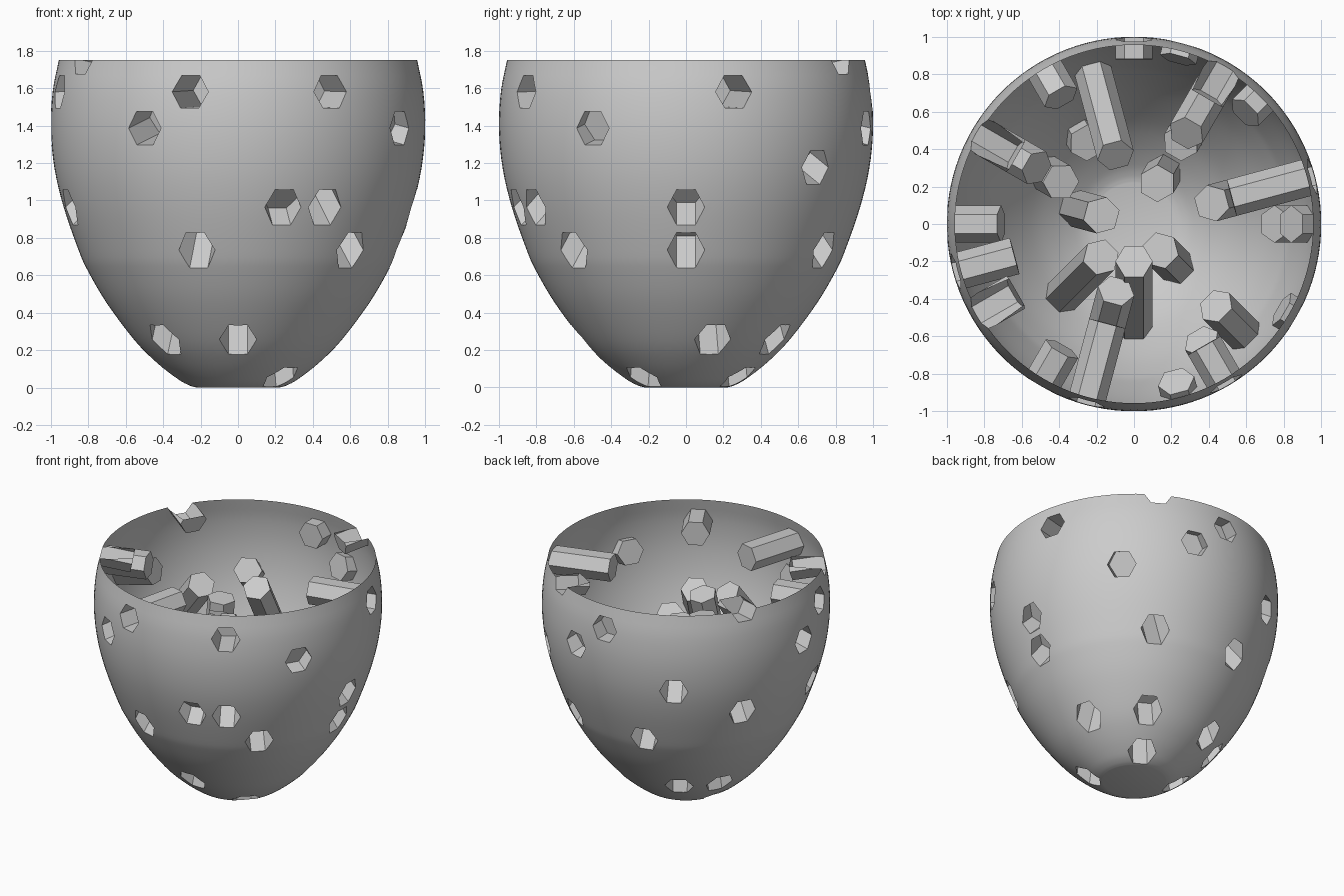
import bpy, bmesh, math
from mathutils import Vector

if "Cube" in bpy.data.objects:
    bpy.data.objects.remove(bpy.data.objects["Cube"])

SEGMENTS = 120
RIM_Z = 1.75
HEX_R = 0.1

# Egg-shaped cup profile (radius, height)
PROFILE = [(0.22, 0.0), (0.26, 0.012), (0.32, 0.045), (0.43, 0.13), (0.55, 0.25),
           (0.70, 0.45), (0.80, 0.62), (0.85, 0.73), (0.93, 0.96), (0.98, 1.17),
           (1.0, 1.38), (0.99, 1.58), (0.957, RIM_Z)]

# Rows of hexagonal pockets: height, wall radius, inward upward tilt,
# then (azimuth in degrees, radius of the closed inner end)
ROWS = [
    (0.045, 0.32, 84, [(-45, 0.20), (60, 0.25), (165, 0.18)]),
    (0.25, 0.55, 73, [(-135, 0.25), (-90, 0.20), (15, 0.43), (60, 0.50), (120, 0.50), (150, 0.45)]),
    (0.73, 0.85, 53, [(-105, 0.37), (-45, 0.62), (0, 0.75), (60, 0.56), (105, 0.38)]),
    (0.96, 0.93, 45, [(-165, 0.72), (-75, 0.87), (-60, 0.72), (0, 0.84), (150, 0.60)]),
    (1.175, 0.98, 30, [(45, 0.84), (120, 0.78)]),
    (1.385, 1.0, 14, [(-120, 0.77), (-30, 0.91), (75, 0.91), (180, 0.71)]),
    (1.58, 0.985, 1, [(-165, 0.66), (-105, 0.55), (-60, 0.75), (15, 0.54), (90, 0.88)]),
    (1.76, 0.957, -11, [(-150, 0.73), (60, 0.78), (150, 0.73)]),
]


def smooth_profile(points, steps=4):
    """Catmull-Rom curve through the profile points."""
    pts = [Vector(p) for p in points]
    pts = [2 * pts[0] - pts[1]] + pts + [2 * pts[-1] - pts[-2]]
    out = []
    for i in range(1, len(pts) - 2):
        a, b, c, d = pts[i - 1:i + 3]
        for k in range(steps):
            t = k / steps
            out.append(0.5 * (2 * b + (c - a) * t + (2 * a - 5 * b + 4 * c - d) * t * t
                              + (3 * b - a - 3 * c + d) * t ** 3))
    return out + [pts[-2]]


def make_object(name, bm):
    bmesh.ops.recalc_face_normals(bm, faces=bm.faces)
    mesh = bpy.data.meshes.new(name)
    bm.to_mesh(mesh)
    bm.free()
    obj = bpy.data.objects.new(name, mesh)
    bpy.context.collection.objects.link(obj)
    return obj


def bridge(bm, lower, upper):
    n = len(lower)
    for i in range(n):
        j = (i + 1) % n
        bm.faces.new((lower[i], lower[j], upper[j], upper[i]))


# Solid cup body
bm = bmesh.new()
rings = []
for r, z in smooth_profile(PROFILE):
    rings.append([bm.verts.new((r * math.cos(2 * math.pi * i / SEGMENTS),
                                r * math.sin(2 * math.pi * i / SEGMENTS), z))
                  for i in range(SEGMENTS)])
for lower, upper in zip(rings, rings[1:]):
    bridge(bm, lower, upper)
bm.faces.new(rings[0][::-1])
bm.faces.new(rings[-1])
cup = make_object("cup_shell", bm)

# Hexagonal prisms that cut the pockets
bm = bmesh.new()
for z, radius, tilt, pockets in ROWS:
    t = math.radians(tilt)
    for azimuth, end_radius in pockets:
        a = math.radians(azimuth)
        out = Vector((math.cos(a), math.sin(a), 0))
        side = Vector((-math.sin(a), math.cos(a), 0))
        axis = -out * math.cos(t) + Vector((0, 0, math.sin(t)))
        up = side.cross(axis)
        wall = out * radius + Vector((0, 0, z))
        length = (radius - end_radius) / math.cos(t)
        ends = []
        for dist in (-0.2, length):
            ends.append([bm.verts.new(wall + axis * dist
                                      + side * HEX_R * math.cos(k * math.pi / 3)
                                      + up * HEX_R * math.sin(k * math.pi / 3))
                         for k in range(6)])
        bridge(bm, *ends)
        bm.faces.new(ends[0][::-1])
        bm.faces.new(ends[1])
cutter = make_object("pocket_cutter", bm)
cutter.hide_render = True

# Cut the pockets into the body
bpy.context.view_layer.objects.active = cup
cup.select_set(True)
cut = cup.modifiers.new("pockets", 'BOOLEAN')
cut.operation = 'DIFFERENCE'
cut.solver = 'EXACT'
cut.use_self = True
cut.object = cutter
bpy.ops.object.modifier_apply(modifier=cut.name)
bpy.data.objects.remove(cutter, do_unlink=True)

# Open the top, leaving a thin shell with inward hexagonal tubes
bm = bmesh.new()
bm.from_mesh(cup.data)
lid = [f for f in bm.faces if all(v.co.z > RIM_Z - 1e-4 for v in f.verts)]
bmesh.ops.delete(bm, geom=lid, context='FACES')
bm.to_mesh(cup.data)
bm.free()

# Single grey colour
grey = bpy.data.materials.new("plain_grey")
grey.diffuse_color = (0.6, 0.6, 0.6, 1)
grey.use_nodes = True
grey.node_tree.nodes["Principled BSDF"].inputs["Base Color"].default_value = grey.diffuse_color
cup.data.materials.clear()
cup.data.materials.append(grey)
for p in cup.data.polygons:
    p.material_index = 0
bpy.ops.object.shade_smooth_by_angle(angle=math.radians(25))
